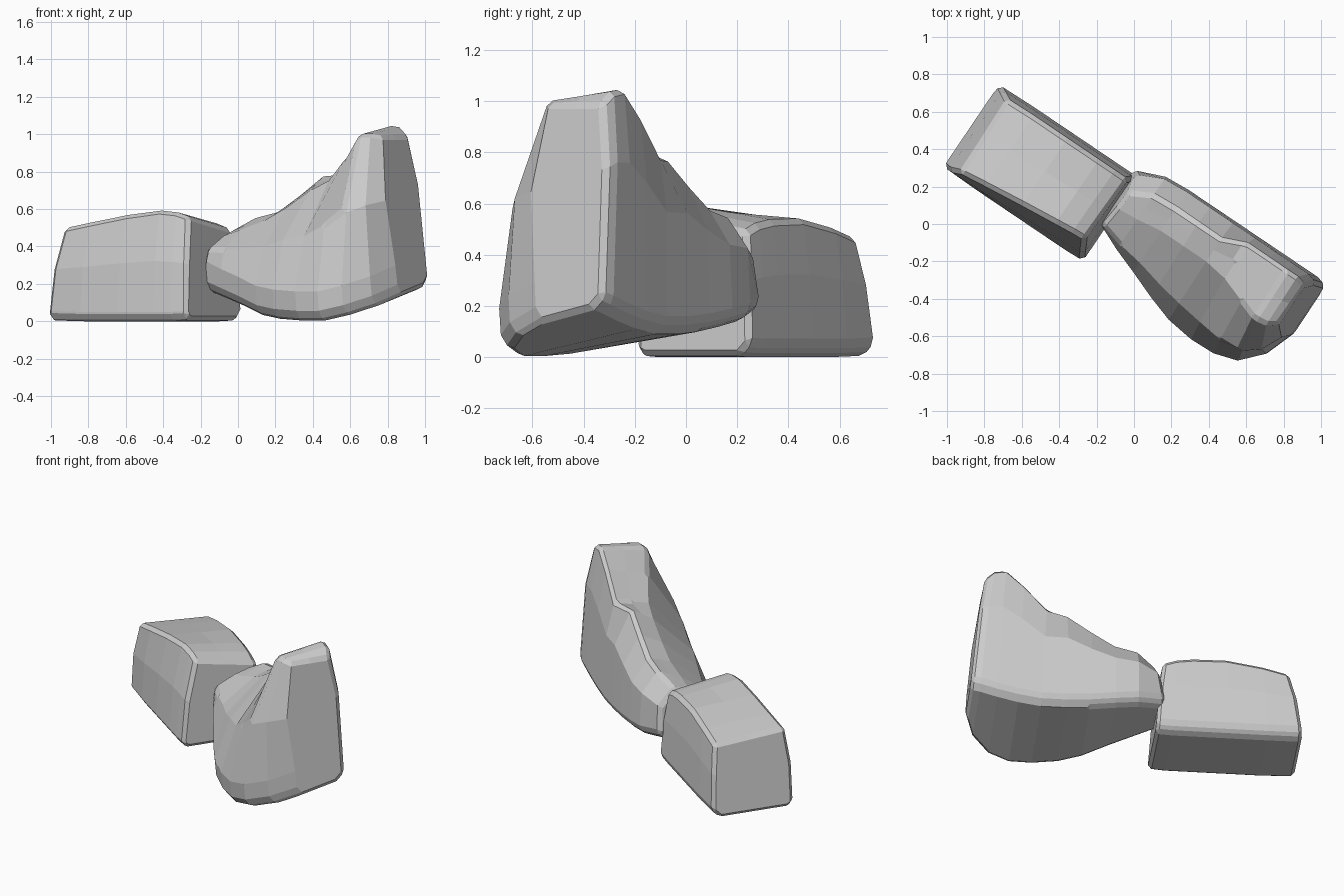
import bpy, bmesh, math
from mathutils import Vector

# Both rocks share one diagonal frame: s runs along the pair, t runs towards the back
U, V = Vector((0.83, -0.56, 0)), Vector((0.56, 0.83, 0))


def rock(name, stations, belly, bulge, bevel, rim, back_mid):
    """Loft a rock from cross-sections:
    s_bottom, s_top, back height, front height, t of front top,
    t of front foot, t of back, underside z at back, underside z at front.
    rim(s) is how far the back crest sits in from the back face."""
    bm = bmesh.new()
    rings = []
    for sb, st, hb, hf, tt, tf, tb, zb, zf in stations:
        zl = zf + belly                          # widest level of the front
        top = max(hb, hf)
        tc = tb - rim(sb)
        profile = [
            (tb - 0.05, zb),
            (tb, zb + 0.05),
            (tb - 0.015, zb + (hb - zb) * back_mid),
            (tc, hb),
            ((tt + tc) / 2, (hb + hf) / 2),
            (tt, hf),
            (tt + (tf - tt) * 0.6 - bulge, zl + (hf - zl) * 0.5),
            (tf, zl),
            (tf + belly * 0.06, zf + belly * 0.35),
            (tf + 0.035 + belly * 0.1, zf),
        ]
        ring = []
        for t, z in profile:
            k = (max(z, 0) / top) ** 1.7         # ends lean in more near the top
            p = U * (sb + (st - sb) * k) + V * t
            ring.append(bm.verts.new((p.x, p.y, z)))
        rings.append(ring)
    n = len(rings[0])
    for a, b in zip(rings, rings[1:]):
        for i in range(n):
            j = (i + 1) % n
            bm.faces.new((a[i], a[j], b[j], b[i]))
    bm.faces.new(rings[0][::-1])
    bm.faces.new(rings[-1])
    bmesh.ops.recalc_face_normals(bm, faces=bm.faces)
    mesh = bpy.data.meshes.new(name)
    bm.to_mesh(mesh)
    bm.free()
    obj = bpy.data.objects.new(name, mesh)
    bpy.context.collection.objects.link(obj)
    # Worn, chipped edges
    mod = obj.modifiers.new("worn_edges", 'BEVEL')
    mod.width = bevel
    mod.segments = 1
    mod.limit_method = 'ANGLE'
    mod.angle_limit = math.radians(38)
    return obj


# Low block-shaped rock
rock("low_rock", [
    (-1.015, -0.925, 0.465, 0.50, -0.295, -0.315, 0.215, 0.005, 0.005),
    (-0.80, -0.77, 0.505, 0.53, -0.275, -0.32, 0.22, 0.0, 0.0),
    (-0.56, -0.55, 0.54, 0.57, -0.25, -0.32, 0.22, 0.0, 0.0),
    (-0.33, -0.35, 0.535, 0.595, -0.23, -0.32, 0.22, 0.0, 0.0),
    (-0.22, -0.25, 0.52, 0.585, -0.22, -0.32, 0.22, 0.0, 0.0),
    (-0.115, -0.17, 0.49, 0.56, -0.215, -0.315, 0.22, 0.005, 0.005),
], belly=0.05, bulge=0.01, bevel=0.022, rim=lambda s: 0.04, back_mid=0.6)

# Tall rock rising to a peak at its far end
rock("tall_rock", [
    (-0.18, -0.12, 0.48, 0.45, 0.02, -0.10, 0.24, 0.17, 0.165),
    (0.00, 0.00, 0.56, 0.49, 0.03, -0.165, 0.305, 0.14, 0.12),
    (0.14, 0.14, 0.59, 0.54, 0.05, -0.215, 0.315, 0.12, 0.08),
    (0.30, 0.28, 0.68, 0.61, 0.05, -0.275, 0.315, 0.10, 0.03),
    (0.44, 0.43, 0.785, 0.70, 0.05, -0.32, 0.315, 0.09, 0.01),
    (0.60, 0.56, 0.79, 0.75, 0.03, -0.34, 0.315, 0.09, 0.0),
    (0.74, 0.70, 0.95, 0.87, -0.02, -0.335, 0.315, 0.11, 0.0),
    (0.87, 0.81, 1.05, 1.00, -0.06, -0.295, 0.315, 0.14, 0.03),
    (0.98, 0.88, 1.04, 1.00, -0.05, -0.18, 0.315, 0.17, 0.08),
    (1.04, 0.94, 0.99, 0.99, -0.01, -0.02, 0.30, 0.19, 0.14),
], belly=0.16, bulge=0.045, bevel=0.02,
    rim=lambda s: 0.12 if s < 0.5 else 0.06, back_mid=0.68)
